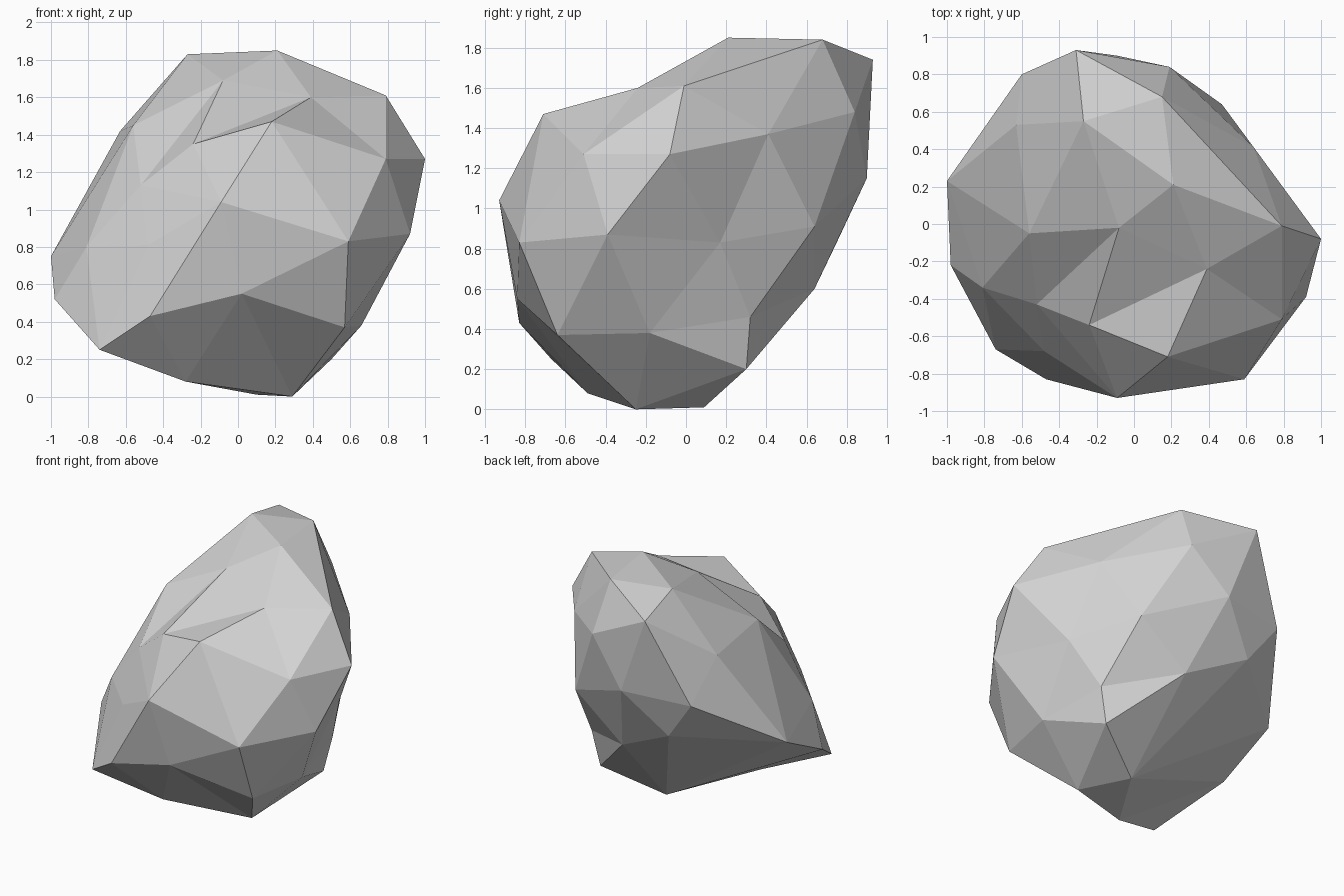
import bpy
import bmesh
from mathutils import Vector

default_cube = bpy.data.objects.get("Cube")
if default_cube:
    bpy.data.objects.remove(default_cube, do_unlink=True)


def make_material(name, colour):
    material = bpy.data.materials.new(name)
    material.use_nodes = True
    material.diffuse_color = colour
    shader = material.node_tree.nodes["Principled BSDF"]
    shader.inputs["Base Color"].default_value = colour
    shader.inputs["Roughness"].default_value = 0.9
    return material


# Chipped corners of the boulder, in hundredths of a unit
crown = [(-27, 55, 183), (21, 21, 185), (15, 68, 184), (-31, 93, 174),
         (-8, -2, 169), (39, -24, 160), (79, -1, 161), (18, -71, 147),
         (-24, -54, 135), (-56, -5, 145), (-63, 53, 142), (19, 84, 148)]
left_side = [(100, -8, 127), (79, -51, 127), (92, -39, 87), (64, 41, 137),
             (72, 17, 83), (47, 64, 91), (66, -18, 38), (56, 32, 46)]
front_side = [(59, -83, 83), (57, -64, 37), (2, -84, 55), (-47, -83, 43),
              (-9, -93, 104), (-48, -68, 81), (-52, -43, 113)]
right_side = [(-81, -34, 80), (-98, -22, 52), (-100, 23, 75)]
back_side = [(-60, 80, 113), (-9, 90, 115), (-38, 75, 83), (8, 64, 60)]
underside = [(-74, -67, 25), (-28, -49, 8), (29, -25, 0), (10, 9, 1),
             (50, 30, 20)]

corners = [Vector(p) / 100 for p in
           crown + left_side + front_side + right_side + back_side + underside]
centre = sum(corners, Vector()) / len(corners)


def rounded(point, amount=0.6):
    """Pull a corner towards a sphere so that dents stay in the skin."""
    offset = point - centre
    return centre + offset.lerp(offset.normalized(), amount)


def crease(bm, start, end):
    """Turn the edge that lies across two corners so that it joins them."""
    for edge in bm.edges:
        tips = {v for f in edge.link_faces for v in f.verts} - set(edge.verts)
        if tips == {start, end}:
            sides = list(edge.verts)
            bm.edges.remove(edge)
            for side in sides:
                bm.faces.new((start, end, side))
            return


# Skin the rounded corners, then move each one to its chipped position
bm = bmesh.new()
verts = [bm.verts.new(rounded(p)) for p in corners]
bmesh.ops.convex_hull(bm, input=verts)
for vert, corner in zip(verts, corners):
    vert.co = corner

# Notch below the crown, hollow beside it, back ridge and lower front ridge
for start, end in ((8, 5), (4, 26), (19, 33), (22, 36)):
    crease(bm, verts[start], verts[end])

bmesh.ops.recalc_face_normals(bm, faces=bm.faces)
for face in bm.faces:
    face.smooth = False

mesh = bpy.data.meshes.new("boulder")
bm.to_mesh(mesh)
bm.free()
mesh.materials.append(make_material("stone grey", (0.65, 0.65, 0.65, 1)))
boulder = bpy.data.objects.new("boulder", mesh)
bpy.context.collection.objects.link(boulder)
